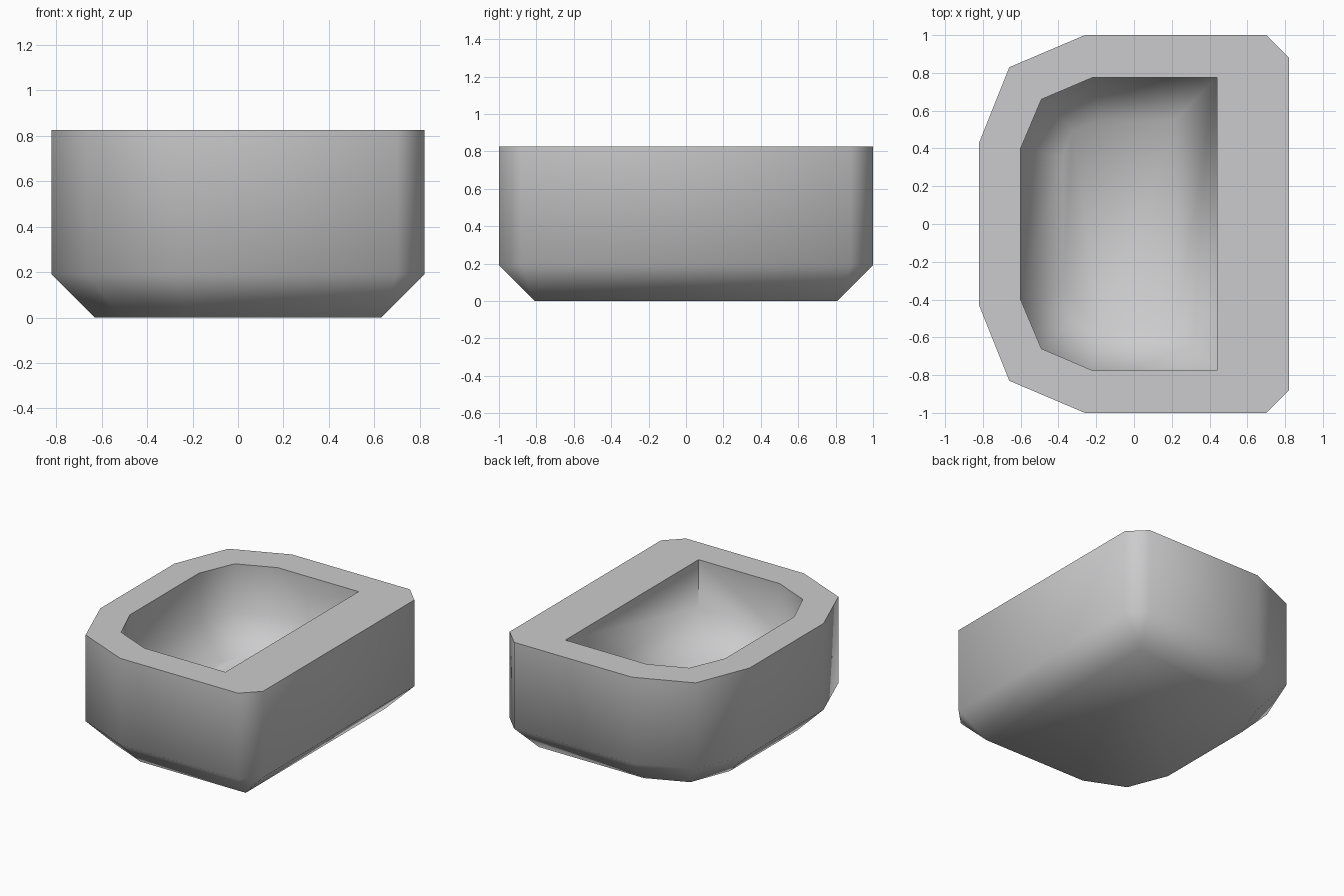
import bpy
import bmesh
import math

cube = bpy.data.objects.get("Cube")
if cube:
    bpy.data.objects.remove(cube, do_unlink=True)

# One plain grey for the whole block
grey = bpy.data.materials.new("light_grey")
grey.use_nodes = True
colour = (0.6, 0.6, 0.61, 1)
grey.diffuse_color = colour
grey.node_tree.nodes["Principled BSDF"].inputs["Base Color"].default_value = colour

# Half outlines (y > 0); a repeated point makes a sharp corner once merged
outer = [(-0.82, 0.43), (-0.66, 0.83), (-0.26, 1.0), (0.70, 1.0), (0.82, 0.88)]
base = [(-0.63, 0.39), (-0.515, 0.685), (-0.225, 0.81), (0.63, 0.81), (0.63, 0.81)]
inner = [(-0.60, 0.40), (-0.49, 0.66), (-0.22, 0.775), (0.44, 0.775), (0.44, 0.775)]
pit = [(-0.38, 0.355), (-0.325, 0.495), (-0.175, 0.555), (0.22, 0.555), (0.22, 0.555)]


def add_ring(bm, half, z):
    """Mirror a half outline across y and add it as a ring of vertices."""
    full = half + [(x, -y) for x, y in reversed(half)]
    return [bm.verts.new((x, y, z)) for x, y in full]


def bridge(bm, a, b):
    n = len(a)
    for i in range(n):
        j = (i + 1) % n
        bm.faces.new((a[i], a[j], b[j], b[i]))


# Loft from the underside, up the outside, over the rim and down into the hollow
bm = bmesh.new()
sections = [(base, 0), (outer, 0.19), (outer, 0.825),
            (inner, 0.825), (inner, 0.47), (pit, 0.25)]
rings = [add_ring(bm, half, z) for half, z in sections]
for lower, upper in zip(rings, rings[1:]):
    bridge(bm, lower, upper)
bm.faces.new(rings[0])
bm.faces.new(rings[-1])
bmesh.ops.remove_doubles(bm, verts=bm.verts[:], dist=0.0005)
bmesh.ops.recalc_face_normals(bm, faces=bm.faces[:])

mesh = bpy.data.meshes.new("hollow_basin")
bm.to_mesh(mesh)
bm.free()
mesh.materials.append(grey)
basin = bpy.data.objects.new("hollow_basin", mesh)
bpy.context.collection.objects.link(basin)

# Smooth sides with a crisp rim and crisp inner corners
bpy.ops.object.select_all(action="DESELECT")
basin.select_set(True)
bpy.context.view_layer.objects.active = basin
bpy.ops.object.shade_smooth_by_angle(angle=math.radians(65))
